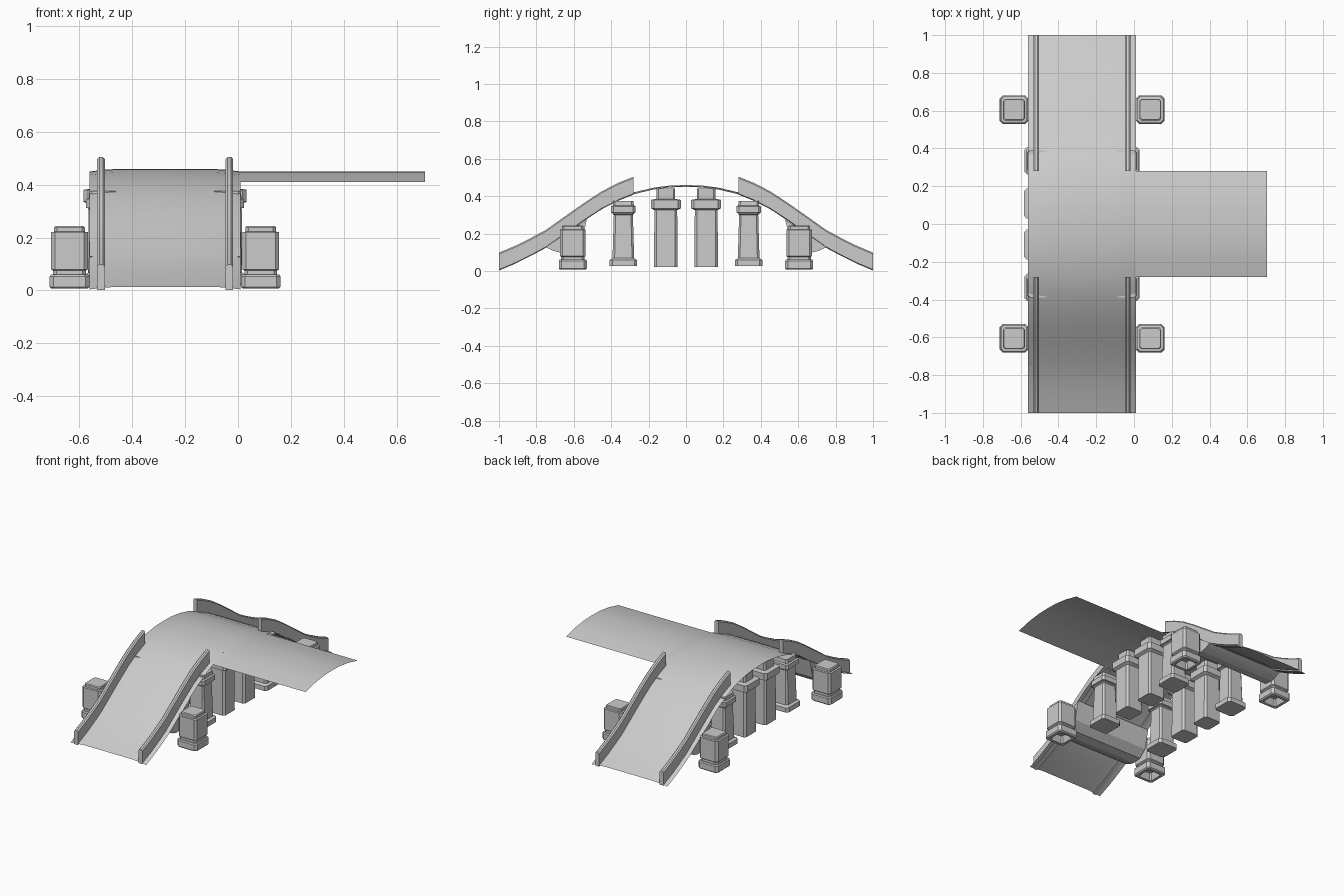
import bpy, bmesh

if "Cube" in bpy.data.objects:
    bpy.data.objects.remove(bpy.data.objects["Cube"])

CX = -0.275   # centre line of the main span

# half profile of the arched deck: (distance from centre, height)
ARCH = [(0, .459), (.08, .457), (.17, .446), (.28, .42), (.36, .388), (.45, .342),
        (.54, .283), (.63, .22), (.75, .135), (.83, .092), (.91, .052), (1.0, .014)]
FULL = [(-y, z) for y, z in reversed(ARCH[1:])] + ARCH


def make(name, rings, closed=False, caps=False, smooth=True):
    """Bridge a list of equal-length point rings into one object."""
    bm = bmesh.new()
    vs = [[bm.verts.new(p) for p in r] for r in rings]
    n = len(rings[0])
    for a, b in zip(vs, vs[1:]):
        for i in range(n if closed else n - 1):
            j = (i + 1) % n
            bm.faces.new((a[i], a[j], b[j], b[i]))
    if caps:
        bm.faces.new(vs[0][::-1])
        bm.faces.new(vs[-1])
        bmesh.ops.recalc_face_normals(bm, faces=bm.faces[:])
    else:
        # open sheets face upwards
        bm.normal_update()
        if sum(f.normal.z for f in bm.faces) < 0:
            bmesh.ops.reverse_faces(bm, faces=bm.faces[:])
    me = bpy.data.meshes.new(name)
    bm.to_mesh(me)
    bm.free()
    ob = bpy.data.objects.new(name, me)
    bpy.context.collection.objects.link(ob)
    if smooth:
        bpy.context.view_layer.objects.active = ob
        ob.select_set(True)
        bpy.ops.object.shade_smooth_by_angle(angle=0.35)
        ob.select_set(False)
    return ob


def pillar(name, x, y, levels):
    """Stack of chamfered squares; levels are (half width, height)."""
    rings = []
    for h, z in levels:
        c = h * .2
        k = h - c
        rings.append([(x + a, y + b, z) for a, b in
                      ((h, -k), (h, k), (k, h), (-k, h), (-h, k), (-h, -k), (-k, -h), (k, -h))])
    make(name, rings, closed=True, caps=True, smooth=False)


# main deck with slightly drooping side edges
CAMBER = [(-.285, -.01), (-.24, -.004), (-.18, 0), (.18, 0), (.24, -.004), (.285, -.01)]
make("main_deck", [[(CX + dx, y, z + dz) for dx, dz in CAMBER] for y, z in FULL])

# side branch continuing the crown of the arch
crown = [(y, z - .01) for y, z in FULL if abs(y) <= .281]
make("side_branch_deck", [[(x, y, z) for x in (.005, .705)] for y, z in crown])

# parapet rails on both slopes
for sy in (-1, 1):
    for sx in (-1, 1):
        x, w, c = CX + sx * .242, .0145, .008
        rings = []
        for y, z in ARCH[3:]:
            b, t = z - .012, z + .084
            rings.append([(x - w, sy * y, b), (x + w, sy * y, b), (x + w, sy * y, t - c),
                          (x + w - c, sy * y, t), (x - w + c, sy * y, t), (x - w, sy * y, t - c)])
        make("parapet_rail", rings, closed=True, caps=True)

# cross beams under the foot of each slope
BEAM = [(.75, .128), (.71, .108), (.67, .098), (.61, .105), (.56, .15), (.53, .275), (.63, .21)]
for sy in (-1, 1):
    make("cross_beam", [[(x, sy * y, z) for y, z in BEAM] for x in (CX - .285, CX + .285)],
         closed=True, caps=True)

# pillar profiles: hollow-footed corner posts, outer piers, middle piers
POST = [(.035, .05), (.05, .007), (.068, .007), (.075, .014), (.075, .053), (.07, .06),
        (.062, .06), (.062, .075), (.069, .08), (.069, .22), (.058, .222), (.058, .238), (.053, .243)]
OUTER = [(.073, .026), (.073, .058), (.058, .068), (.051, .3), (.057, .305), (.057, .31),
         (.066, .312), (.066, .345), (.056, .35), (.054, .375)]
MIDDLE = [(.063, .02), (.061, .325), (.07, .33), (.08, .335), (.08, .38), (.05, .385), (.05, .44)]
for sy in (-1, 1):
    for sx in (-1, 1):
        pillar("corner_post", CX + sx * .361, sy * .605, POST)
        pillar("outer_pier", CX + sx * .232, sy * .335, OUTER)
        pillar("middle_pier", CX + sx * .228, sy * .108, MIDDLE)
